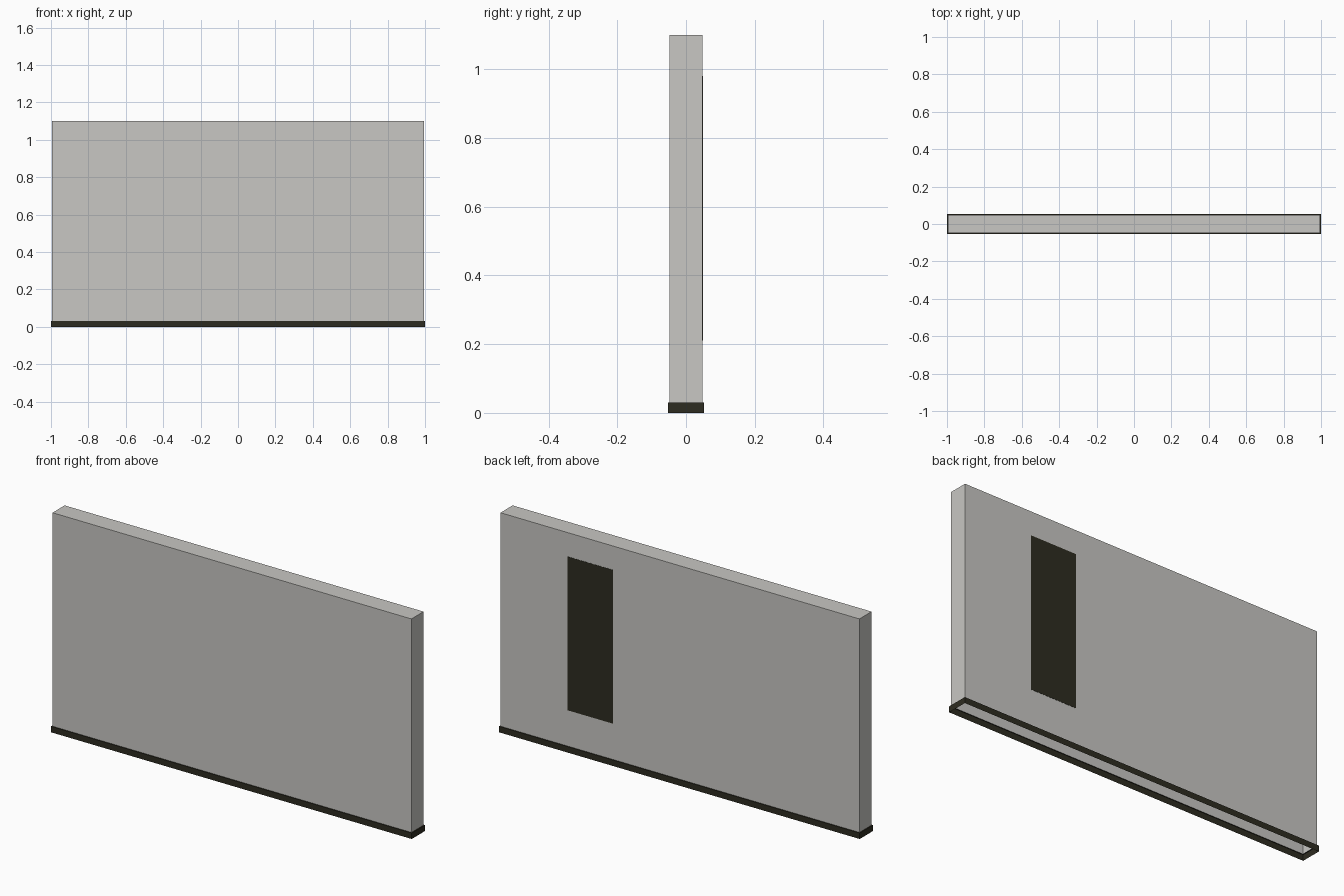
import bpy, bmesh

if "Cube" in bpy.data.objects:
    bpy.data.objects.remove(bpy.data.objects["Cube"])


def material(name, rgb):
    m = bpy.data.materials.new(name)
    m.diffuse_color = (*rgb, 1)
    m.use_nodes = True
    m.node_tree.nodes["Principled BSDF"].inputs["Base Color"].default_value = m.diffuse_color
    return m


grey = material("warm light grey", (0.578, 0.571, 0.546))
dark = material("dark olive black", (0.027, 0.025, 0.015))


def box(name, lo, hi, mat, open_bottom=False):
    bm = bmesh.new()
    bmesh.ops.create_cube(bm, size=1)
    for v in bm.verts:
        v.co = [(a + b) / 2 + c * (b - a) for a, b, c in zip(lo, hi, v.co)]
    if open_bottom:
        down = [f for f in bm.faces if f.normal.z < -0.5]
        bmesh.ops.delete(bm, geom=down, context='FACES_ONLY')
    return finish(name, bm, mat)


def finish(name, bm, mat):
    me = bpy.data.meshes.new(name)
    bm.to_mesh(me)
    bm.free()
    me.materials.append(mat)
    ob = bpy.data.objects.new(name, me)
    bpy.context.collection.objects.link(ob)
    return ob


# Hollow panel body, open underneath
HX, HY, SKIRT = 0.995, 0.048, 0.03
box("panel_body", (-HX, -HY, SKIRT), (HX, HY, 1.1), grey, open_bottom=True)

# Base skirt: a hollow band, slightly proud of the panel, with a top ledge
bm = bmesh.new()
rings = []
for x, y, z in ((1, 0.0525, 0), (1, 0.0525, SKIRT), (HX, HY, SKIRT)):
    rings.append([bm.verts.new((sx * x, sy * y, z))
                  for sx, sy in ((-1, -1), (1, -1), (1, 1), (-1, 1))])
for a, b in zip(rings, rings[1:]):
    for i in range(4):
        j = (i + 1) % 4
        bm.faces.new((a[i], a[j], b[j], b[i]))
finish("base_skirt", bm, dark)

# Dark plate on the back face
box("back_plate", (0.37, HY, 0.21), (0.622, HY + 0.001, 0.98), dark)
